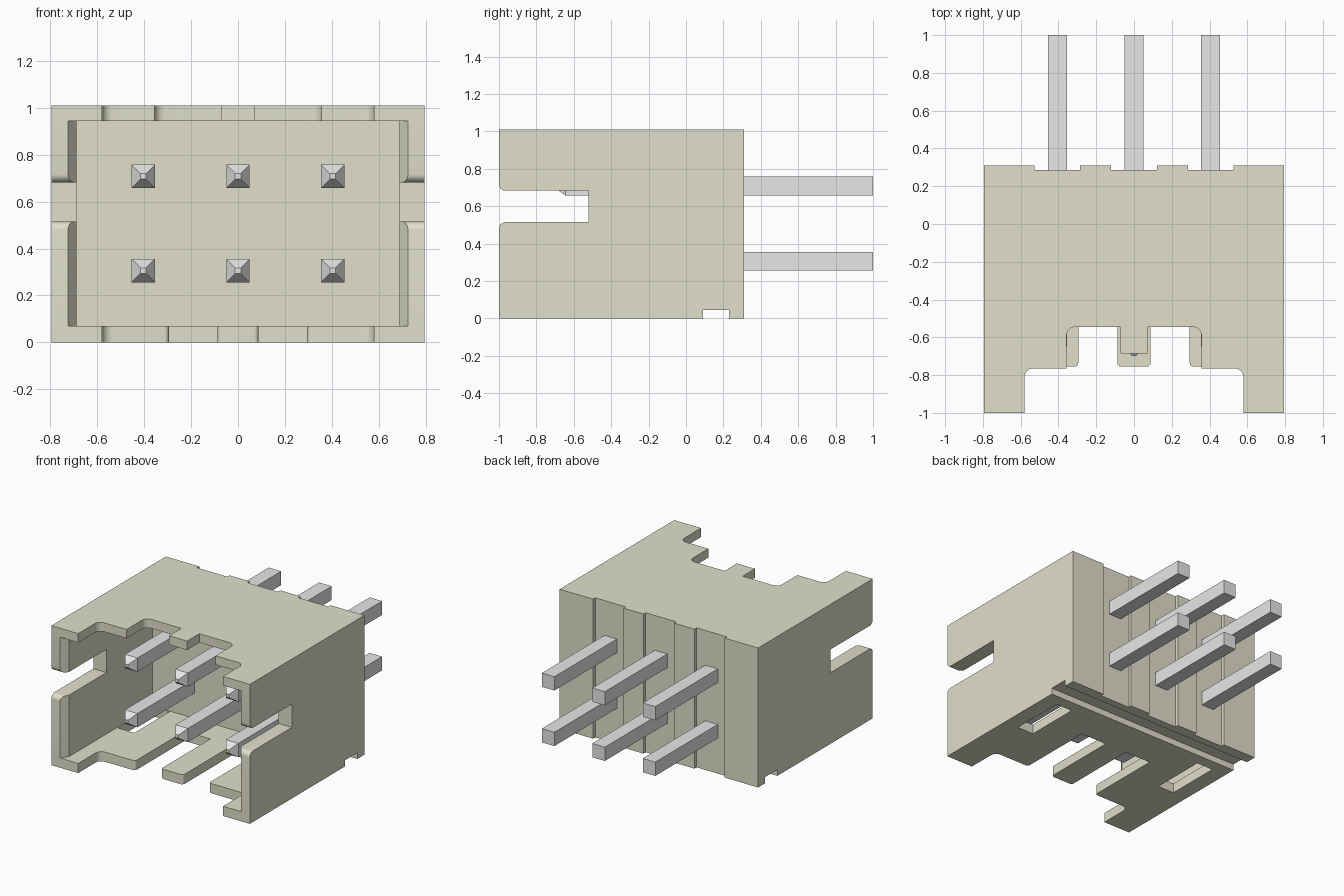
import bpy
import bmesh
import math
from mathutils import Vector

cube = bpy.data.objects.get("Cube")
if cube:
    bpy.data.objects.remove(cube, do_unlink=True)


def material(name, rgb):
    mat = bpy.data.materials.new(name)
    mat.use_nodes = True
    mat.diffuse_color = (*rgb, 1)
    mat.node_tree.nodes["Principled BSDF"].inputs["Base Color"].default_value = (*rgb, 1)
    return mat


IVORY = material("ivory plastic", (0.75, 0.745, 0.60))
METAL = material("pale metal", (0.80, 0.80, 0.80))


def rounded(points, steps=6):
    """Expand (u, v, radius) corners into arcs; plain (u, v) corners stay sharp."""
    out = []
    for i, p in enumerate(points):
        c = Vector(p[:2])
        new = [c]
        if len(p) == 3:
            r = p[2]
            a = (Vector(points[i - 1][:2]) - c).normalized()
            b = (Vector(points[(i + 1) % len(points)][:2]) - c).normalized()
            mid = c + r * (a + b)
            angles = [k * math.pi / 2 / steps for k in range(steps + 1)]
            new = [mid - r * (b * math.cos(t) + a * math.sin(t)) for t in angles]
        for q in new:
            if not out or (q - out[-1]).length > 1e-5:
                out.append(q)
    return out


def finish(name, bm, mat):
    bmesh.ops.recalc_face_normals(bm, faces=bm.faces)
    mesh = bpy.data.meshes.new(name)
    bm.to_mesh(mesh)
    bm.free()
    mesh.materials.append(mat)
    obj = bpy.data.objects.new(name, mesh)
    bpy.context.collection.objects.link(obj)
    return obj


def prism(name, points, axis, low, high):
    """Extrude a profile: in x-y along z, or in y-z along x."""
    def place(p, d):
        return (p.x, p.y, d) if axis == "z" else (d, p.x, p.y)
    bm = bmesh.new()
    face = bm.faces.new([bm.verts.new(place(p, low)) for p in rounded(points)])
    ext = bmesh.ops.extrude_face_region(bm, geom=[face])["geom"]
    shift = Vector(place(Vector((0, 0)), high - low))
    bmesh.ops.translate(bm, vec=shift, verts=[v for v in ext if isinstance(v, bmesh.types.BMVert)])
    return finish(name, bm, IVORY)


def rect(u0, u1, v0, v1):
    return [(u0, v0), (u1, v0), (u1, v1), (u0, v1)]


def mirrored(half):
    return half + [(-p[0], *p[1:]) for p in reversed(half)]


# Housing block
housing = prism("housing", rect(-0.795, 0.795, -1, 0.31), "z", 0, 1.01)

# Mating cavity with flared side lead-ins
cutters = [prism("cavity_cutter", mirrored(
    [(0.725, -1.1), (0.725, -1), (0.69, -0.95), (0.69, 0.01)]), "z", 0.07, 0.945)]

# Side slots with rounded mouths
cutters.append(prism("side_slot_cutter", [
    (-1.1, 0.48), (-1, 0.48), (-1, 0.515, 0.035), (-0.52, 0.515),
    (-0.52, 0.683), (-1, 0.683, 0.035), (-1, 0.718), (-1.1, 0.718)], "x", -1, 1))

# Stepped front opening in the top wall, leaving a short tongue
cutters.append(prism("top_opening_cutter", mirrored([
    (0.58, -1.1), (0.58, -0.765, 0.045), (0.357, -0.765),
    (0.357, -0.545, 0.045), (0.072, -0.545), (0.072, -0.685)]), "z", 0.92, 1.1))

# Front opening in the bottom wall, with two slots beside a long tongue
cutters.append(prism("bottom_opening_cutter", mirrored([
    (0.58, -1.1), (0.58, -0.755, 0.045), (0.295, -0.755, 0.02),
    (0.295, -0.19), (0.088, -0.19), (0.088, -0.755, 0.02)]), "z", -0.1, 0.09))

# Bottom windows
for lo, hi in ((0.55, 0.68), (-0.68, -0.55)):
    cutters.append(prism("window_cutter", rect(lo, hi, -0.4, 0.005), "z", -0.1, 0.09))

# Cross groove under the back
cutters.append(prism("groove_cutter", rect(0.09, 0.23, -0.1, 0.045), "x", -1, 1))

# Shallow vertical recesses behind each pin column
for lo, hi in ((-0.527, -0.285), (-0.123, 0.123), (0.285, 0.527)):
    cutters.append(prism("recess_cutter", rect(lo, hi, 0.285, 0.4), "z", -0.1, 1.1))

bpy.ops.object.select_all(action="DESELECT")
bpy.context.view_layer.objects.active = housing
housing.select_set(True)
for cutter in cutters:
    cutter.hide_render = True
    mod = housing.modifiers.new(cutter.name, "BOOLEAN")
    mod.operation = "DIFFERENCE"
    mod.solver = "EXACT"
    mod.object = cutter
    bpy.ops.object.modifier_apply(modifier=mod.name)
for cutter in cutters:
    bpy.data.objects.remove(cutter, do_unlink=True)
bpy.ops.object.shade_smooth_by_angle(angle=math.radians(30))


# Square pins with tapered tips
def pin(name, x, z):
    bm = bmesh.new()
    rings = []
    for y, h in ((-0.698, 0.012), (-0.645, 0.05), (1, 0.05)):
        rings.append([bm.verts.new((x + h * a, y, z + h * b))
                      for a, b in ((-1, -1), (1, -1), (1, 1), (-1, 1))])
    for r, s in zip(rings, rings[1:]):
        for i in range(4):
            j = (i + 1) % 4
            bm.faces.new((r[i], r[j], s[j], s[i]))
    bm.faces.new(rings[0])
    bm.faces.new(rings[-1])
    return finish(name, bm, METAL)


for row, z in (("lower", 0.306), ("upper", 0.708)):
    for side, x in (("right", -0.404), ("middle", 0), ("left", 0.404)):
        pin(f"{row}_{side}_pin", x, z)
